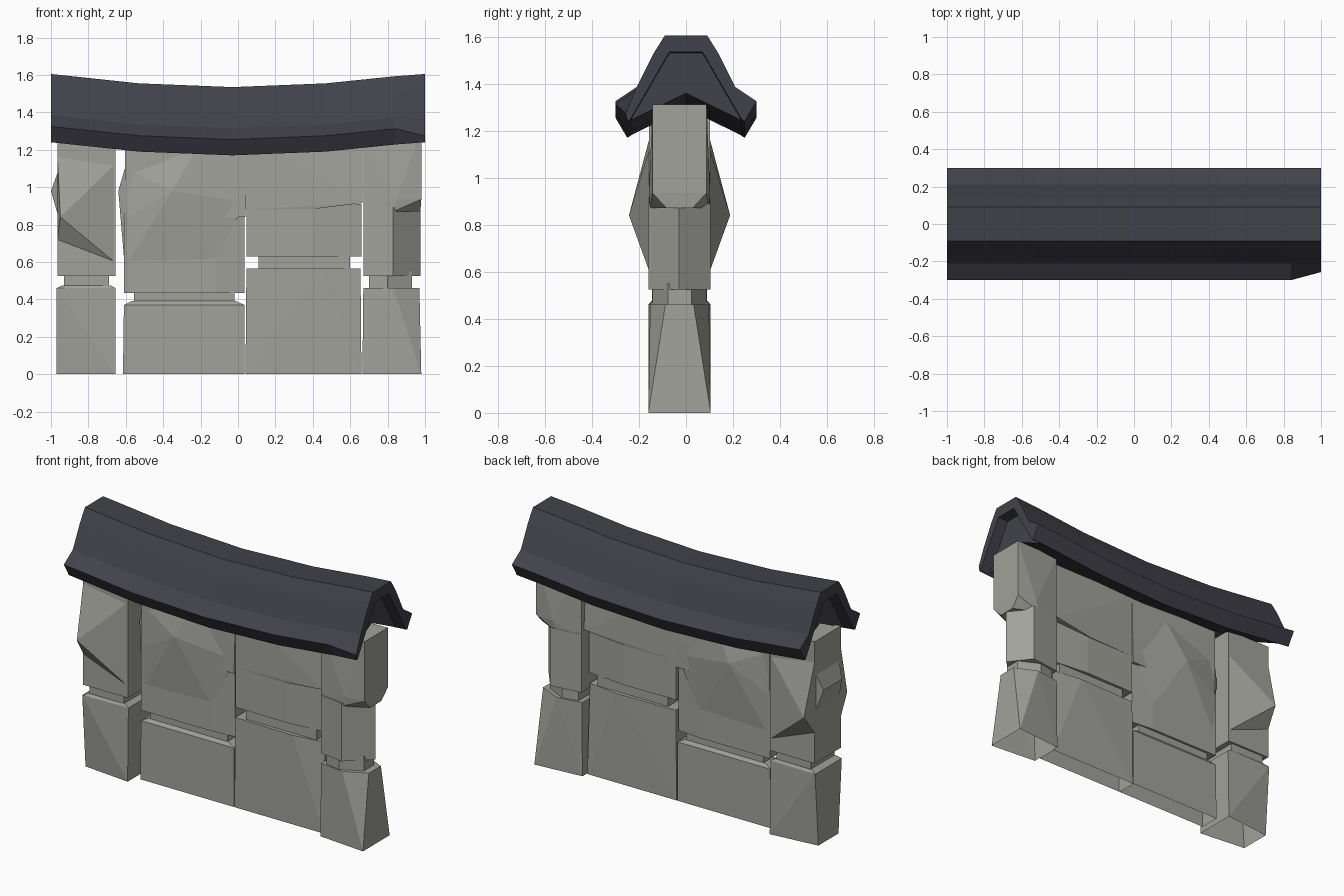
import bpy, bmesh

if "Cube" in bpy.data.objects:
    bpy.data.objects.remove(bpy.data.objects["Cube"])

CY = -0.0275   # centre plane of the wall thickness
H = 0.1325     # half thickness of the end columns
M = 0.064      # half thickness of the two middle columns


def material(name, rgb):
    m = bpy.data.materials.new(name)
    m.diffuse_color = (*rgb, 1)
    m.use_nodes = True
    m.node_tree.nodes["Principled BSDF"].inputs["Base Color"].default_value = m.diffuse_color
    return m


STONE = material("grey_stone", (0.36, 0.36, 0.33))
ROOF = material("dark_slate", (0.053, 0.053, 0.069))


def finish(name, bm, mat):
    bmesh.ops.recalc_face_normals(bm, faces=bm.faces)
    # The stones are open underneath
    ground = [f for f in bm.faces if all(abs(v.co.z) < 1e-5 for v in f.verts)]
    bmesh.ops.delete(bm, geom=ground, context='FACES_ONLY')
    me = bpy.data.meshes.new(name)
    bm.to_mesh(me)
    bm.free()
    me.materials.append(mat)
    ob = bpy.data.objects.new(name, me)
    bpy.context.collection.objects.link(ob)
    return ob


def hull(name, pts, mat=STONE):
    """Convex faceted stone from (x, y, z) points."""
    bm = bmesh.new()
    for p in pts:
        bm.verts.new(p)
    r = bmesh.ops.convex_hull(bm, input=bm.verts[:])
    junk = {v for v in r["geom_interior"] + r["geom_unused"]
            if isinstance(v, bmesh.types.BMVert) and v.is_valid}
    bmesh.ops.delete(bm, geom=list(junk), context='VERTS')
    bmesh.ops.dissolve_limit(bm, angle_limit=0.01, verts=bm.verts[:], edges=bm.edges[:])
    return finish(name, bm, mat)


def both(x, d, z):
    return [(x, CY - d, z), (x, CY + d, z)]


def stone(name, *rings):
    """Each ring is (z, [(x, half depth), ...]), mirrored front to back."""
    hull(name, [p for z, pts in rings for x, d in pts for p in both(x, d, z)])


def block(name, x0, x1, z0, z1, d=H):
    stone(name, (z0, [(x0, d), (x1, d)]), (z1, [(x0, d), (x1, d)]))


def bump(name, pts):
    """Faceted bulge on the front face, repeated on the back."""
    for side, s in (("front", -1), ("back", 1)):
        hull(f"{name}_{side}", [(x, CY + s * d, z) for x, d, z in pts])


# Lower course of stones
stone("lower_stone_1", (0, [(-0.97, 0.10), (-0.655, H)]),
      (0.46, [(-0.97, H), (-0.655, 0.125)]), (0.475, [(-0.94, 0.12), (-0.68, 0.117)]))
stone("lower_stone_2", (0, [(-0.615, M), (0.035, M)]),
      (0.37, [(-0.61, M), (0.035, M)]), (0.39, [(-0.57, M - 0.015), (-0.01, M - 0.015)]))
stone("lower_stone_3", (0, [(0.04, M), (0.66, M)]),
      (0.565, [(0.045, M), (0.45, M + 0.01), (0.655, 0.045)]))
stone("lower_stone_4", (0, [(0.665, 0.105), (0.98, H)]),
      (0.46, [(0.67, 0.105), (0.83, 0.125), (0.97, 0.06)]))

# Thin necks between the courses
for i, (x0, x1, z, d) in enumerate([(-0.93, -0.69, 0.495, 0.117), (-0.555, -0.02, 0.405, 0.049),
                                    (0.11, 0.60, 0.60, 0.049)]):
    block(f"mortar_neck_{i + 1}", x0, x1, z - 0.045, z + 0.045, d)
stone("mortar_neck_4", (0.44, [(0.70, 0.095), (0.80, 0.115), (0.93, 0.05)]),
      (0.55, [(0.70, 0.095), (0.80, 0.115), (0.93, 0.05)]))

# Upper course, first column with its jutting corner
block("upper_stone_1", -0.965, -0.655, 0.525, 1.29, 0.13)
bump("upper_stone_1_bulge", [(-0.965, 0.13, 1.16), (-0.66, 0.128, 1.12), (-0.95, 0.215, 0.84),
                             (-0.965, 0.13, 0.72), (-0.66, 0.128, 0.60), (-0.965, 0.10, 0.90)])
hull("upper_stone_1_side", both(-1.0, 0.09, 0.98) + both(-0.96, 0.12, 1.09)
     + both(-0.96, 0.12, 0.84) + both(-0.90, 0.12, 0.98))

# Second column, chipped at lower right
stone("upper_stone_2_top", (0.84, [(-0.605, M), (-0.12, 0.07), (0.04, 0.07)]),
      (0.98, [(-0.605, M), (0.045, 0.07)]), (1.29, [(-0.605, M), (0.045, M)]))
ring = [(-0.61, M), (-0.12, M), (0.035, 0.05)]
stone("upper_stone_2_base", (0.435, ring), (0.86, ring))
bump("upper_stone_2_bulge", [(-0.605, 0.055, 1.10), (-0.35, 0.105, 0.98), (-0.59, 0.07, 0.84),
                             (-0.605, 0.06, 0.57), (-0.64, 0.035, 0.98), (-0.12, 0.062, 0.60),
                             (0.04, 0.062, 0.92), (-0.20, 0.06, 1.25)])

# Third column, chipped at lower right
stone("upper_stone_3_top", (0.88, [(0.045, M), (0.38, 0.075)]),
      (0.915, [(0.045, M), (0.665, 0.09)]), (1.29, [(0.045, M), (0.665, 0.07)]))
ring = [(0.045, M), (0.40, 0.07), (0.66, 0.045)]
stone("upper_stone_3_base", (0.63, ring), (0.91, ring))

# Fourth column, end block overhanging an angled shaft
stone("upper_stone_4_top", (0.87, [(0.67, 0.105), (0.83, 0.125), (0.975, 0.055)]),
      (0.935, [(0.67, 0.105), (0.85, 0.13), (0.98, 0.115)]),
      (1.31, [(0.67, 0.105), (0.98, 0.115)]))
hull("upper_stone_4_base", [(x, y, z) for z in (0.525, 0.89) for x, y in
     [(0.67, -0.135), (0.83, -0.16), (0.975, -0.03), (0.87, 0.105), (0.67, 0.08)]])

# Sagging roof: profile swept along the length
SAG = [(-1, 0), (-0.53, -0.05), (-0.03, -0.07), (0.47, -0.05), (0.84, -0.012), (1, 0)]


def sweep(name, half, stations, tweak=None):
    prof = half + [(-y, z) for y, z in reversed(half) if y]
    n = len(prof)
    bm = bmesh.new()
    rows = [[bm.verts.new((x, y, z + dz)) for y, z in prof] for x, dz in stations]
    if tweak:
        tweak(rows)
    for a, b in zip(rows, rows[1:]):
        for i in range(n):
            j = (i + 1) % n
            bm.faces.new((a[i], a[j], b[j], b[i]))
    for row in (rows[0], rows[-1]):
        bm.faces.new(row)
    return finish(name, bm, ROOF)


def chip(rows):
    # Broken eave at the front right corner
    tip = min(rows[-1], key=lambda v: v.co.y)
    tip.co.y, tip.co.z = -0.257, 1.275


sweep("roof_shell", [(0.07, 1.535), (0.237, 1.247), (0.25, 1.24), (0.30, 1.325),
                     (0.21, 1.385), (0.14, 1.525), (0.09, 1.605)], SAG, chip)

# Recessed core filling the roof between the gables
core = [(-0.93, -0.008)] + SAG[1:-1] + [(0.93, -0.006)]
sweep("roof_core", [(0, 1.365), (0.235, 1.25), (0.075, 1.54)], core)
